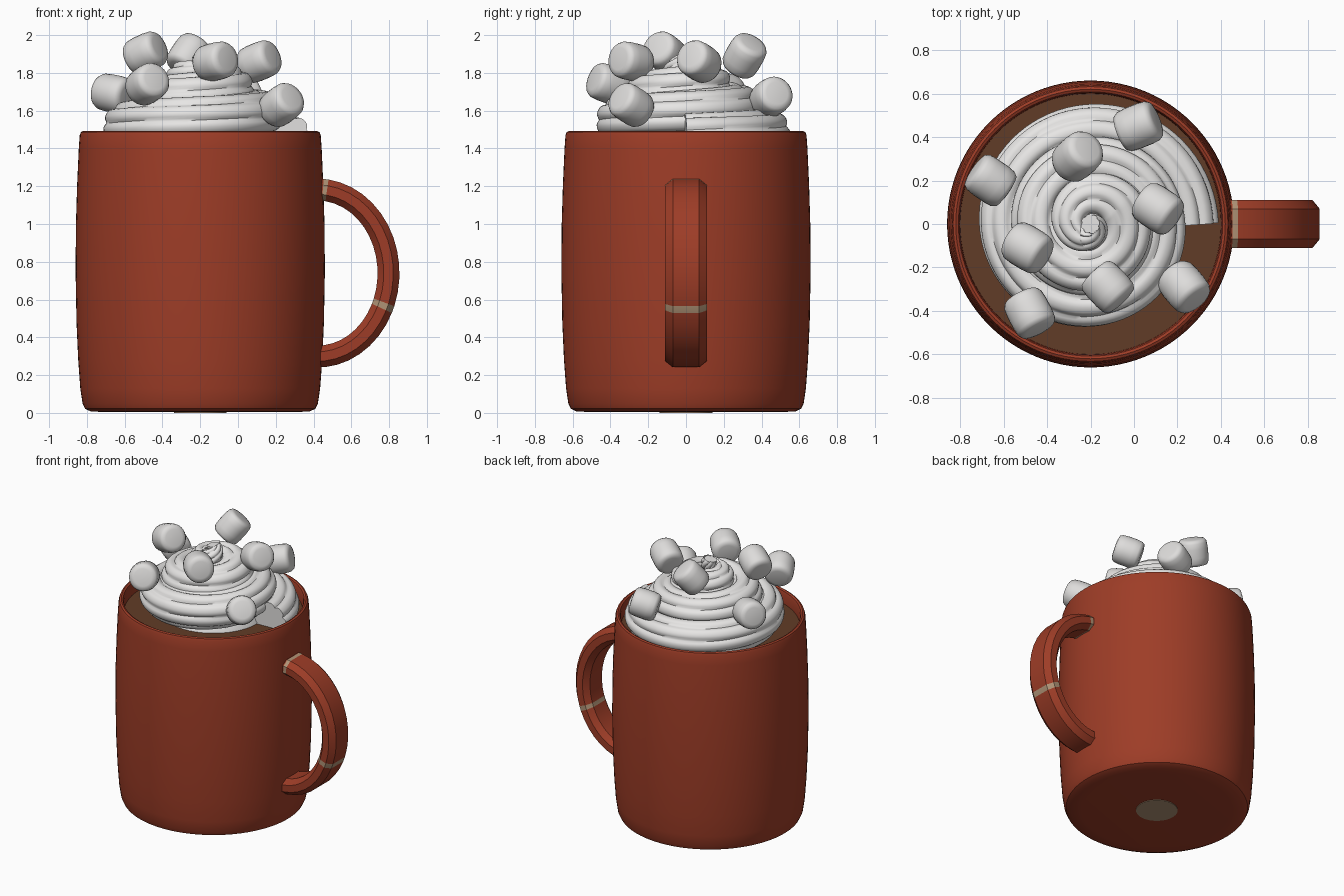
import bpy, bmesh, math
from mathutils import Vector

if "Cube" in bpy.data.objects:
    bpy.data.objects.remove(bpy.data.objects["Cube"])

CX = -0.20  # axis of the mug body


def material(name, rgb):
    m = bpy.data.materials.new(name)
    m.diffuse_color = (*rgb, 1)
    m.use_nodes = True
    m.node_tree.nodes["Principled BSDF"].inputs["Base Color"].default_value = m.diffuse_color
    return m


RED = material("red glaze", (0.34, 0.046, 0.02))
BEIGE = material("bare clay", (0.43, 0.29, 0.18))
COCOA = material("cocoa brown", (0.12, 0.045, 0.02))
CREAM = material("cream white", (0.80, 0.79, 0.78))
MALLOW = material("marshmallow white", (0.73, 0.72, 0.71))


def finish(bm, name, mats, angle=40):
    bmesh.ops.recalc_face_normals(bm, faces=bm.faces)
    me = bpy.data.meshes.new(name)
    bm.to_mesh(me)
    bm.free()
    for m in mats:
        me.materials.append(m)
    ob = bpy.data.objects.new(name, me)
    bpy.context.collection.objects.link(ob)
    bpy.ops.object.select_all(action='DESELECT')
    ob.select_set(True)
    bpy.context.view_layer.objects.active = ob
    bpy.ops.object.shade_smooth_by_angle(angle=math.radians(angle))
    return ob


def skin(bm, rings):
    """Join closed rings of points with quads and cap both ends."""
    vs = [[bm.verts.new(p) for p in ring] for ring in rings]
    bands = []
    for a, b in zip(vs, vs[1:]):
        n = len(a)
        bands.append([bm.faces.new((a[i], a[(i + 1) % n], b[(i + 1) % n], b[i]))
                      for i in range(n)])
    bm.faces.new(vs[0])
    bm.faces.new(vs[-1])
    return bands


def lathe(name, profile, mat, n=64, loc=(CX, 0, 0), angle=40):
    bm = bmesh.new()
    skin(bm, [[(r * math.cos(2 * math.pi * i / n), r * math.sin(2 * math.pi * i / n), z)
               for i in range(n)] for r, z in profile])
    ob = finish(bm, name, [mat], angle)
    ob.location = loc
    return ob


# Mug body: outer wall, rounded rim, inner wall
lathe("mug_body", [
    (0.50, 0.004), (0.58, 0.008), (0.61, 0.022), (0.623, 0.05), (0.635, 0.13),
    (0.646, 0.28), (0.655, 0.48), (0.66, 0.75), (0.658, 1.0), (0.652, 1.2),
    (0.643, 1.4), (0.638, 1.47), (0.632, 1.486), (0.62, 1.492), (0.608, 1.486),
    (0.602, 1.47), (0.60, 1.40), (0.60, 0.12), (0.55, 0.08)], RED, 96)
lathe("base_spot", [(0.14, 0.0), (0.14, 0.006)], BEIGE, 48)
lathe("cocoa", [(0.603, 1.36), (0.603, 1.40)], COCOA, 96)

# Handle: chamfered section swept along half an ellipse, with two clay bands
section = [(0.11, -0.025), (0.11, 0.025), (0.07, 0.058), (-0.07, 0.058),
           (-0.11, 0.025), (-0.11, -0.025), (-0.07, -0.058), (0.07, -0.058)]
stops = [93, 85.6, 82.2] + [82.2 - 8.55 * k for k in range(1, 12)]
stops += [-20.5, -25.0] + [-25 - 8.5 * k for k in range(1, 8)] + [-93]
bm = bmesh.new()
rings = []
for deg in stops:
    c, s = math.cos(math.radians(deg)), math.sin(math.radians(deg))
    rings.append([(0.42 + (0.377 + d) * c, y, 0.74 + (0.442 + d) * s) for y, d in section])
bands = skin(bm, rings)
for k, band in enumerate(bands):
    if (stops[k], stops[k + 1]) in ((85.6, 82.2), (-20.5, -25.0)):
        for f in band:
            f.material_index = 1
finish(bm, "handle", [RED, BEIGE], 35)

# Whipped cream: fluted tube wound upwards in a shrinking spiral
TURNS, STEPS, SIDES, LOBES = 3.05, 240, 64, 8


def path(t):
    r = max(0.46 - 0.151 * t, 0.0)
    a = 2 * math.pi * t
    lift = 0.05 * max(0, t - 2.7) / 0.35
    return Vector((CX + r * math.cos(a), r * math.sin(a), 1.455 + 0.127 * t + lift))


bm = bmesh.new()
rings = []
for k in range(STEPS + 1):
    t = TURNS * k / STEPS
    a = 2 * math.pi * t
    tangent = (path(t + 0.01) - path(t - 0.01)).normalized()
    out = Vector((math.cos(a), math.sin(a), 0))
    out = (out - tangent * out.dot(tangent)).normalized()
    up = out.cross(tangent)
    size = 0.13 if t < 2.1 else 0.13 - 0.085 * (t - 2.1) / (TURNS - 2.1)
    p = path(t)
    ring = []
    for i in range(SIDES):
        b = 2 * math.pi * i / SIDES
        flute = 1 - 0.15 * (1 - abs(math.cos(LOBES / 2 * (b + 0.5 * t)))) ** 1.5
        q = p + (out * math.cos(b) + up * math.sin(b)) * size * flute
        ring.append(q)
    rings.append(ring)
skin(bm, rings)
finish(bm, "whipped_cream", [CREAM], 50)
lathe("cream_core", [(0.36, 1.39), (0.34, 1.45), (0.19, 1.62), (0.06, 1.76)], CREAM, 48)

# Marshmallows: rounded cylinders, each with a centre and an axis
mallow = [(0.06, -0.092), (0.085, -0.086), (0.096, -0.068), (0.10, -0.03),
          (0.10, 0.03), (0.096, 0.068), (0.085, 0.086), (0.06, 0.092)]
spots = [((0.02, 0.45, 1.67), (0.88, 0.35, 0.25)),
         ((-0.26, 0.31, 1.89), (0.40, 0.35, 0.60)),
         ((-0.66, 0.20, 1.69), (0.72, -0.50, -0.15)),
         ((0.11, 0.07, 1.86), (0.72, -0.48, 0.30)),
         ((-0.49, -0.11, 1.905), (0.75, -0.45, 0.35)),
         ((-0.12, -0.29, 1.86), (0.62, -0.65, 0.15)),
         ((0.23, -0.29, 1.63), (0.55, -0.65, 0.42)),
         ((-0.48, -0.41, 1.74), (0.42, -0.80, 0.30))]
for k, (centre, axis) in enumerate(spots):
    ob = lathe(f"marshmallow_{k + 1}", mallow, MALLOW, 28, centre, 60)
    ob.rotation_mode = 'QUATERNION'
    ob.rotation_quaternion = Vector(axis).to_track_quat('Z', 'Y')
